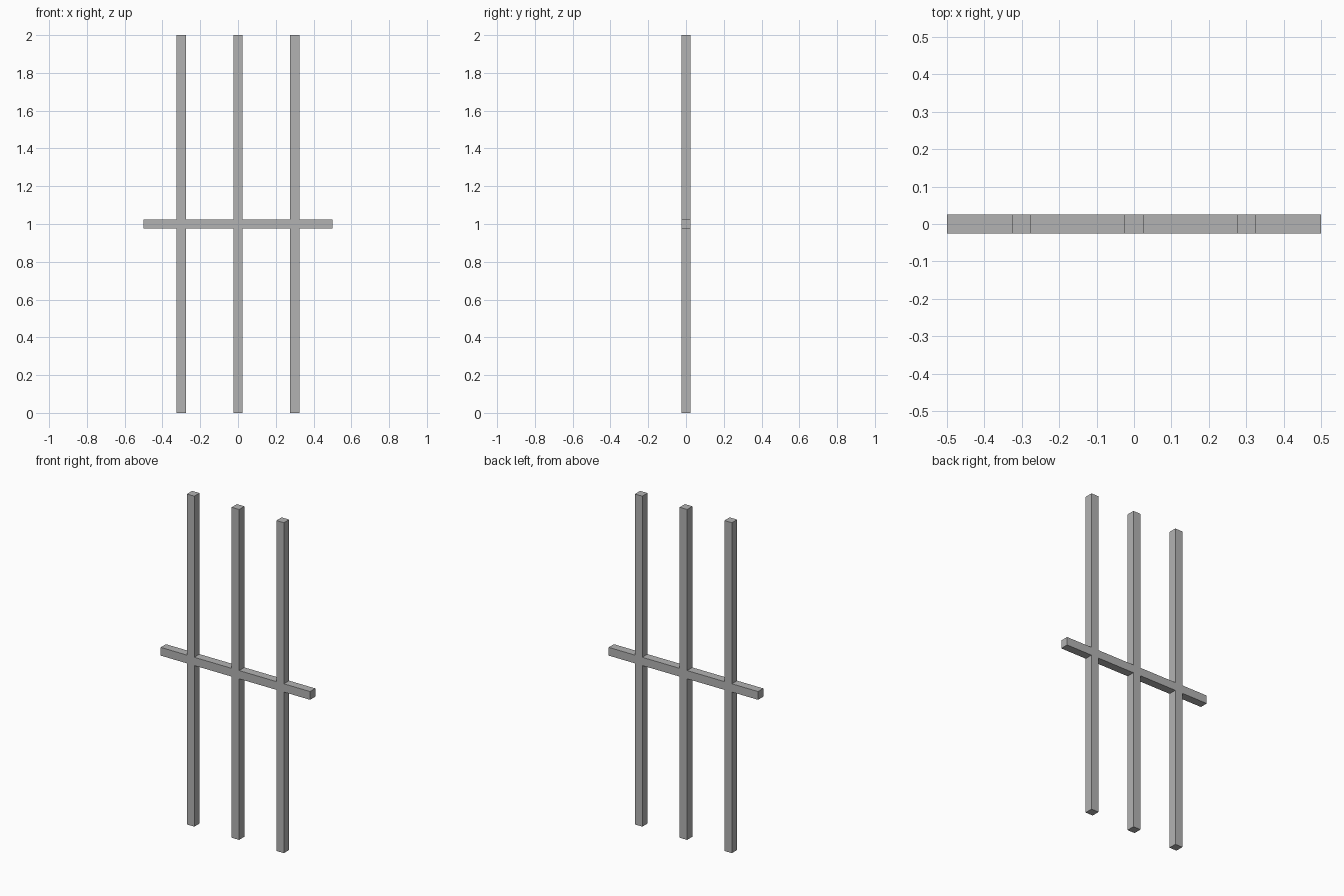
import bpy
import bmesh

cube = bpy.data.objects.get("Cube")
if cube:
    bpy.data.objects.remove(cube, do_unlink=True)

# Dimensions
HALF = 0.025           # half thickness of every bar
HEIGHT = 2.0
RAIL_HALF = 0.5        # half length of the cross rail
RAIL_Z = 1.0
BAR_X = (-0.3, 0.0, 0.3)

grey = bpy.data.materials.new("grey metal")
grey.use_nodes = True
colour = (0.45, 0.45, 0.45, 1)
grey.diffuse_color = colour
grey.node_tree.nodes["Principled BSDF"].inputs["Base Color"].default_value = colour

# Grid lines at the edges of the upright bars and the cross rail
xs = [-RAIL_HALF] + [x + s * HALF for x in BAR_X for s in (-1, 1)] + [RAIL_HALF]
zs = [0, RAIL_Z - HALF, RAIL_Z + HALF, HEIGHT]

# Keep the cells that belong to a bar or to the rail, as one fused lattice
bm = bmesh.new()
for i in range(len(xs) - 1):
    for j in range(len(zs) - 1):
        is_bar = i % 2 == 1
        is_rail = j == 1
        if is_bar or is_rail:
            corners = ((i, j), (i + 1, j), (i + 1, j + 1), (i, j + 1))
            bm.faces.new([bm.verts.new((xs[a], -HALF, zs[b])) for a, b in corners])
bmesh.ops.remove_doubles(bm, verts=bm.verts, dist=0.0001)

# Give the lattice its depth
back = bmesh.ops.extrude_face_region(bm, geom=bm.faces[:], use_keep_orig=True)
moved = [v for v in back["geom"] if isinstance(v, bmesh.types.BMVert)]
bmesh.ops.translate(bm, verts=moved, vec=(0, 2 * HALF, 0))
bmesh.ops.recalc_face_normals(bm, faces=bm.faces)

mesh = bpy.data.meshes.new("window_bars")
bm.to_mesh(mesh)
bm.free()
mesh.materials.append(grey)
window_bars = bpy.data.objects.new("window_bars", mesh)
bpy.context.collection.objects.link(window_bars)
